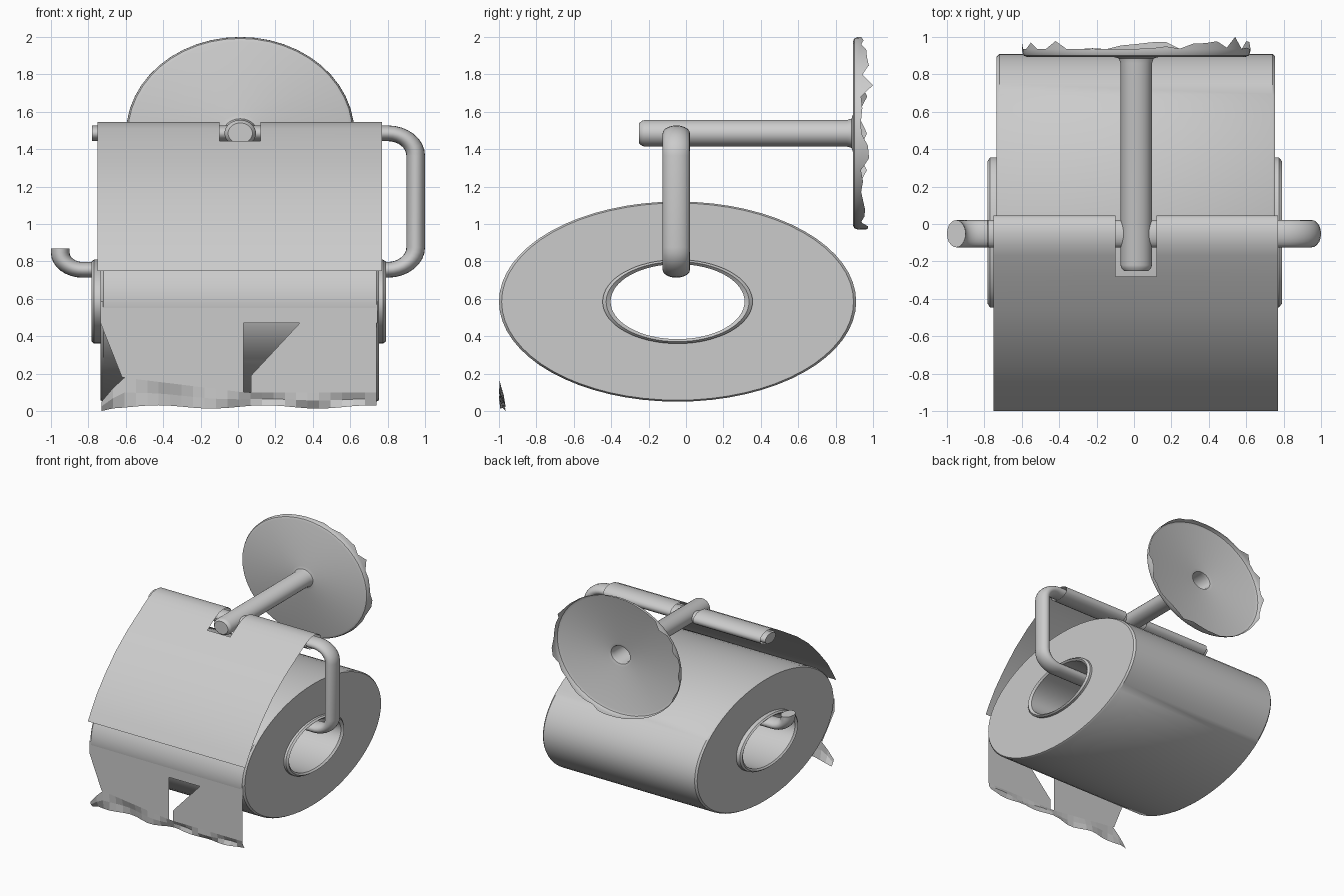
import bpy, bmesh, random
from math import sin, cos, pi, radians
from mathutils import Vector

if "Cube" in bpy.data.objects:
    bpy.data.objects.remove(bpy.data.objects["Cube"])

random.seed(4)


def make(name, verts, faces, angle=35, smooth=True):
    me = bpy.data.meshes.new(name)
    me.from_pydata([tuple(v) for v in verts], [], faces)
    bm = bmesh.new()
    bm.from_mesh(me)
    bmesh.ops.remove_doubles(bm, verts=bm.verts, dist=1e-5)
    bmesh.ops.recalc_face_normals(bm, faces=bm.faces)
    bm.to_mesh(me)
    bm.free()
    ob = bpy.data.objects.new(name, me)
    bpy.context.collection.objects.link(ob)
    if smooth:
        bpy.ops.object.select_all(action='DESELECT')
        ob.select_set(True)
        bpy.context.view_layer.objects.active = ob
        bpy.ops.object.shade_smooth_by_angle(angle=radians(angle))
    return ob


def loft(name, rings, caps=False, wrap=False):
    """Join equal closed rings with quads; wrap joins last ring to first."""
    n, m = len(rings[0]), len(rings)
    faces = []
    for i in range(m if wrap else m - 1):
        a, b = i * n, (i + 1) % m * n
        faces += [(a + j, a + (j + 1) % n, b + (j + 1) % n, b + j) for j in range(n)]
    if caps:
        faces += [tuple(range(n)), tuple(range((m - 1) * n, m * n))]
    return make(name, [v for r in rings for v in r], faces)


def ring_x(x, r, n=64):
    # ellipse around the roll axis
    return [(x, -.045 + r * .955 * cos(t * 2 * pi / n), .585 + r * .535 * sin(t * 2 * pi / n))
            for t in range(n)]


# paper roll and its cardboard core
loft("paper_roll", [ring_x(x, r) for x, r in
     [(-.735, .4), (-.735, .985), (-.72, 1), (.74, 1), (.755, .985), (.755, .4)]], wrap=True)
loft("cardboard_core", [ring_x(x, r) for x, r in
     [(-.77, .375), (-.782, .40), (-.77, .42), (.775, .42), (.79, .40), (.775, .375)]], wrap=True)


# wall plate and hollow support arm, one turned shell
def ring_y(y, r, n=48):
    return [(.012 + r * 1.185 * cos(t * 2 * pi / n), y, 1.485 + r * sin(t * 2 * pi / n))
            for t in range(n)]


rings = [ring_y(y, r) for y, r in
         [(-.25, .055), (-.235, .067), (-.22, .071), (.86, .071), (.885, .078), (.892, .10),
          (.892, .49), (.90, .507), (.915, .514), (.935, .515)]]
# ragged rear rim
rim = []
for i, (x, y, z) in enumerate(rings[-1]):
    y = .935 + (random.random() ** 2 * .05 if x > -.1 or i % 3 == 0 else 0)
    rim.append((x, 1.0 if i == 4 else y, z))
rings.append(rim)
loft("wall_plate_and_arm", rings)
cap = ring_y(-.25, .055)
make("arm_end_cap", cap, [tuple(range(48))])


# bent wire that carries the roll
def bend(cx, cz, rx, rz, a0, a1, n=8):
    return [(cx + rx * cos(radians(a0 + (a1 - a0) * i / n)),
             cz + rz * sin(radians(a0 + (a1 - a0) * i / n))) for i in range(n + 1)]


path = ([(-.78, 1.485)] + bend(.80, 1.365, .15, .12, 90, 0) + bend(.80, .875, .15, .12, 0, -90)
        + bend(-.83, .845, .12, .09, 270, 180) + [(-.95, .87)])
rings = []
for i, (x, z) in enumerate(path):
    p, q = path[max(i - 1, 0)], path[min(i + 1, len(path) - 1)]
    d = Vector(((q[0] - p[0]) / .05, (q[1] - p[1]) / .042)).normalized()
    rings.append([(x - d.y * .05 * cos(t * pi / 10), -.052 + .073 * sin(t * pi / 10),
                   z + d.x * .042 * cos(t * pi / 10)) for t in range(20)])
loft("roll_wire", rings, caps=True)

# curved cover flap, rolled around the wire and notched for the arm
prof = [(-1, .75), (-.95, .835), (-.88, .94), (-.76, 1.078), (-.62, 1.215), (-.46, 1.335),
        (-.28, 1.445), (-.17, 1.51), (-.11, 1.538)]
prof += [(-.052 + .1 * cos(radians(a)), 1.49 + .055 * sin(radians(a)))
         for a in range(90, -191, -20)]
xs = [-.75, -.1, .12, .77]
verts = [(x, y, z) for y, z in prof for x in xs]
faces = [(4 * i + j, 4 * i + j + 1, 4 * i + j + 5, 4 * i + j + 4)
         for i in range(len(prof) - 1) for j in range(3) if not (j == 1 and i >= 6)]
make("cover_flap", verts, faces, 60)

# hanging paper: top strip and two torn panels
outlines = [
    [(-.735, .585), (.745, .585), (.745, .47), (-.735, .47)],
    [(-.735, .47), (.03, .47), (.03, .10), (-.62, .18)],
    [(.33, .47), (.74, .47), (.74, .10), (.07, .10), (.07, .19)]]
verts, faces = [], []
for o in outlines:
    faces.append(tuple(range(len(verts), len(verts) + len(o))))
    verts += [(x, -.997, z) for x, z in o]
make("hanging_paper", verts, faces, smooth=False)

# rippled torn bottom edge
verts, faces = [], []
N = 24
for i in range(N + 1):
    x = -.73 + 1.47 * i / N
    top = .05 + .13 * (x + .73) / .11 if x < -.62 else max(.10, .18 - .123 * (x + .62))
    low = 0 if i == 0 else .022 + .009 * sin(x * 11)
    verts += [(x, -.997, top), (x, -.987 + .012 * sin(x * 13), (top + low) / 2),
              (x, -.98 + .016 * sin(x * 17 + 1), low)]
    if i < N:
        for k in range(2):
            a = 3 * i + k
            faces.append((a, a + 1, a + 4, a + 3))
make("torn_edge", verts, faces, smooth=False)
